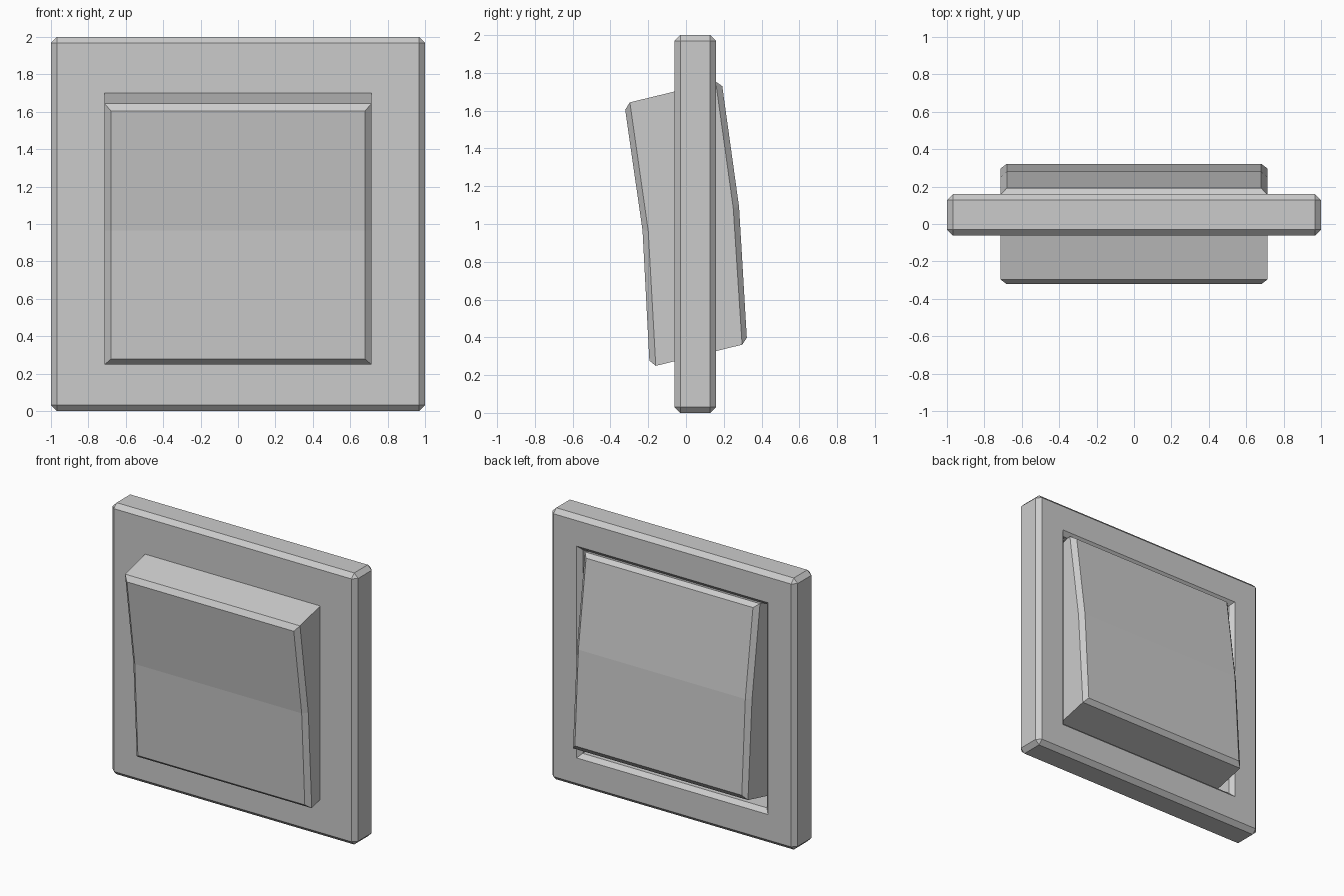
import bpy, bmesh

if "Cube" in bpy.data.objects:
    bpy.data.objects.remove(bpy.data.objects["Cube"])


def skin(name, loops):
    """Bridge equal-length closed loops of points and cap both ends."""
    bm = bmesh.new()
    rings = [[bm.verts.new(p) for p in loop] for loop in loops]
    for a, b in zip(rings, rings[1:]):
        n = len(a)
        for i in range(n):
            j = (i + 1) % n
            bm.faces.new((a[i], a[j], b[j], b[i]))
    if len(rings[0]) == 6:
        # Creased rocker faces: one quad above and one below the bend
        for r in (rings[0], rings[-1]):
            bm.faces.new((r[0], r[1], r[4], r[5]))
            bm.faces.new((r[1], r[2], r[3], r[4]))
    else:
        bm.faces.new(rings[0])
        bm.faces.new(rings[-1])
    bmesh.ops.remove_doubles(bm, verts=bm.verts, dist=0.0005)
    bmesh.ops.recalc_face_normals(bm, faces=bm.faces)
    me = bpy.data.meshes.new(name)
    bm.to_mesh(me)
    bm.free()
    ob = bpy.data.objects.new(name, me)
    bpy.context.collection.objects.link(ob)
    return ob


def square(h, y, cut=0.0):
    """Square loop centred on z = 1 with optionally clipped corners."""
    k = h - cut
    pts = [(h, k), (k, h), (-k, h), (-h, k), (-h, -k), (-k, -h), (k, -h), (h, -k)]
    return [(x, y, 1 + z) for x, z in pts]


def strip(h, profile):
    """Loop running down one side of the rocker and up the other."""
    return ([(h, y, z) for y, z in profile]
            + [(-h, y, z) for y, z in reversed(profile)])


# Wall plate: chamfered slab with a chamfered recess in the back
skin("wall_plate", [
    square(0.968, -0.062),
    square(1.0, -0.03, 0.032),
    square(1.0, 0.128, 0.032),
    square(0.968, 0.16),
    square(0.78, 0.16),
    square(0.75, 0.13),
    square(0.75, -0.03),
])

# Rocker: tilted, bent block passing through the plate, chamfered front and back
skin("rocker", [
    strip(0.68, [(-0.322, 1.605), (-0.23, 0.965), (-0.194, 0.277)]),
    strip(0.713, [(-0.297, 1.644), (-0.2, 0.965), (-0.16, 0.249)]),
    strip(0.713, [(0.157, 1.754), (0.25, 1.085), (0.297, 0.361)]),
    strip(0.68, [(0.192, 1.73), (0.281, 1.09), (0.322, 0.397)]),
])
